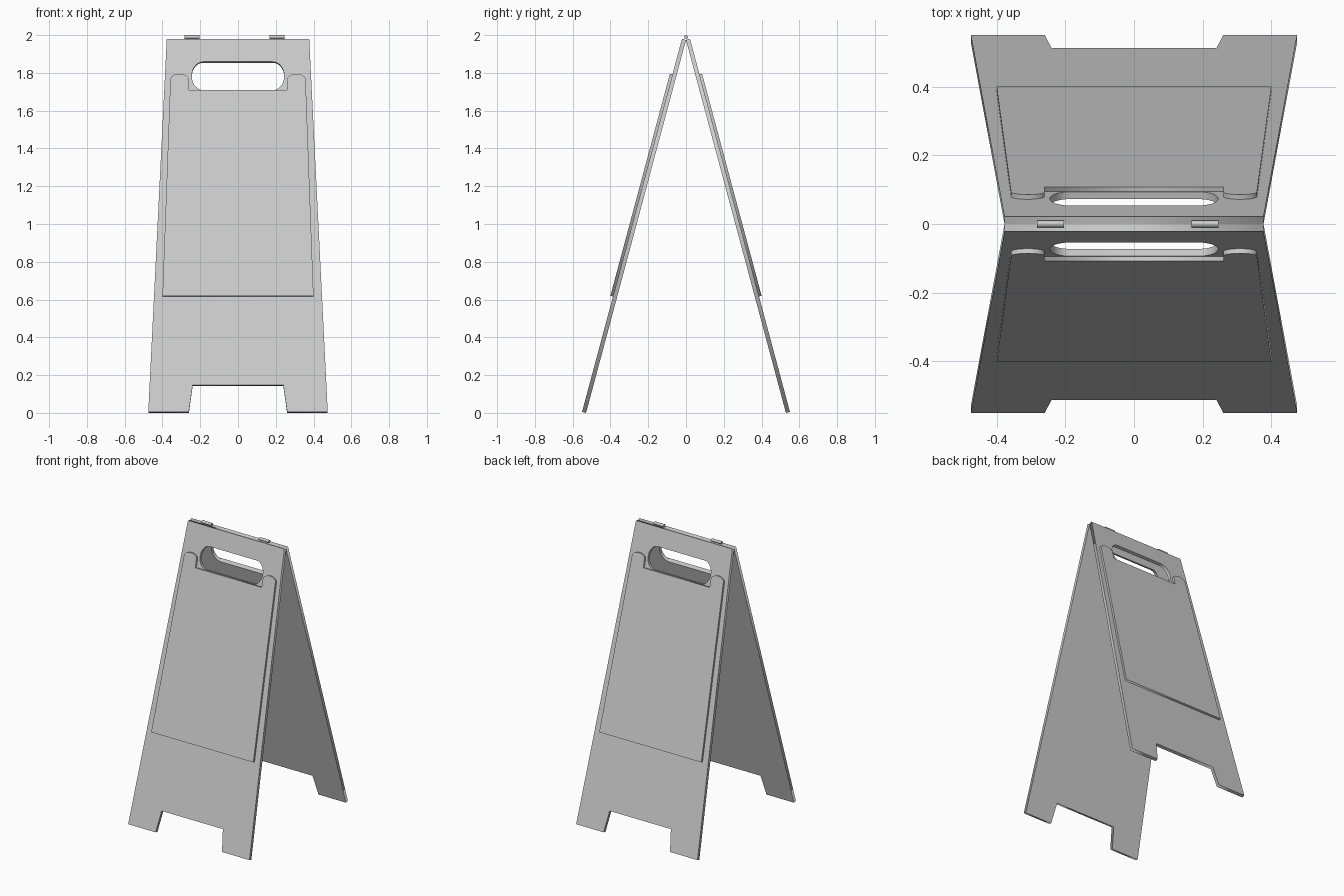
import bpy
from math import radians, sin, cos, tan, pi
from mathutils import Matrix

if "Cube" in bpy.data.objects:
    bpy.data.objects.remove(bpy.data.objects["Cube"])

TILT = radians(15)
BOARD, SHEET = 0.022, 0.014
BASE_Y = -0.529


def mirrored(half):
    """Close a right-hand half outline with its mirror image."""
    return half + [(-x, z) for x, z in reversed(half)]


def arc(cx, cz, rx, rz, a0, a1, n):
    return [(cx + rx * cos(a0 + (a1 - a0) * i / n), cz + rz * sin(a0 + (a1 - a0) * i / n))
            for i in range(n + 1)]


def plate(name, loops, w0, w1, turn):
    """Extrude front-view outlines from depth w0 to w1 on the sloping board plane."""
    cu = bpy.data.curves.new(name + "_outline", 'CURVE')
    cu.dimensions, cu.fill_mode, cu.extrude = '2D', 'BOTH', (w1 - w0) / 2
    for loop in loops:
        sp = cu.splines.new('POLY')
        sp.points.add(len(loop) - 1)
        for p, (x, z) in zip(sp.points, loop):
            p.co = (x, (z - w1 * sin(TILT)) / cos(TILT), 0, 1)
        sp.use_cyclic_u = True
    tmp = bpy.data.objects.new(name + "_tmp", cu)
    bpy.context.collection.objects.link(tmp)
    ev = tmp.evaluated_get(bpy.context.evaluated_depsgraph_get())
    me = bpy.data.meshes.new_from_object(ev)
    bpy.data.objects.remove(tmp)
    me.name = name
    me.transform(Matrix.Rotation(turn, 4, 'Z') @ Matrix.Translation((0, BASE_Y, 0))
                 @ Matrix.Rotation(pi / 2 - TILT, 4, 'X')
                 @ Matrix.Translation((0, 0, (w0 + w1) / 2)))
    ob = bpy.data.objects.new(name, me)
    bpy.context.collection.objects.link(ob)


# Board outline with foot notch, and the rounded hand hole
foot = BOARD * sin(TILT)
board = mirrored([(0.24, 0.148), (0.26, foot), (0.475, foot), (0.377, 1.98)])
hole = mirrored(arc(0.185, 1.784, 0.06, 0.075, -pi / 2, pi / 2, 14))

# Raised sign sheet with two rounded ears beside the hand hole
sheet = mirrored([(0.40, 0.62)] + arc(0.309, 1.765, 0.049, 0.03, 0, pi, 12) + [(0.26, 1.71)])

for side, turn in (("front", 0), ("back", pi)):
    plate(side + "_board", [board, hole], 0, BOARD, turn)
    plate(side + "_sign_sheet", [sheet], BOARD, BOARD + SHEET, turn)

# Hinge barrels along the ridge
for name, x in (("left_hinge", -0.243), ("right_hinge", 0.207)):
    bpy.ops.mesh.primitive_cylinder_add(vertices=20, radius=0.01, depth=0.078,
                                        location=(x, 0, 1.99), rotation=(0, pi / 2, 0))
    bpy.context.object.name = name
    bpy.ops.object.shade_smooth_by_angle()
